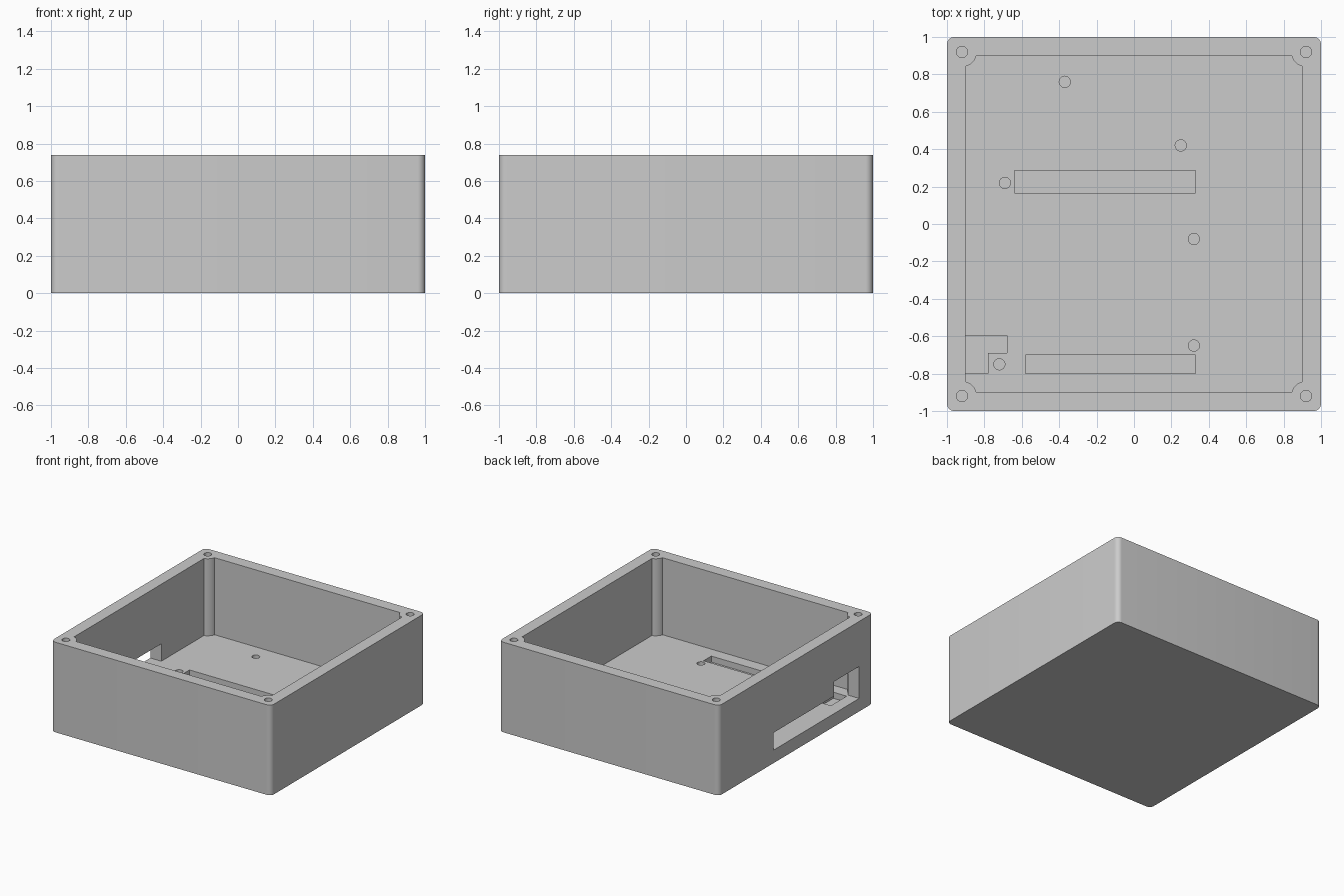
import bpy
import bmesh
from math import sin, cos, radians
from mathutils import Matrix

if "Cube" in bpy.data.objects:
    bpy.data.objects.remove(bpy.data.objects["Cube"], do_unlink=True)

HEIGHT, FLOOR, POCKET = 0.74, 0.107, 0.05
WALL_AXES = Matrix(((0, 0, 1, 0), (1, 0, 0, 0), (0, 1, 0, 0), (0, 0, 0, 1)))  # profile in y-z, depth along x

grey = bpy.data.materials.new("light grey")
grey.use_nodes = True
grey.diffuse_color = (0.6, 0.6, 0.6, 1)
grey.node_tree.nodes["Principled BSDF"].inputs["Base Color"].default_value = grey.diffuse_color


def arc(cx, cy, r, start, end, n):
    """Points of an arc, angles in degrees."""
    angles = [radians(start + (end - start) * i / n) for i in range(n + 1)]
    return [(cx + r * cos(a), cy + r * sin(a)) for a in angles]


def circle(cx, cy, r, n=40):
    return arc(cx, cy, r, 0, 360, n)[:-1]


def rect(u0, u1, v0, v1):
    return [(u0, v0), (u1, v0), (u1, v1), (u0, v1)]


def four_corners(points):
    """Repeat a corner outline around the square."""
    outline = []
    for k in range(4):
        c, s = (1, 0, -1, 0)[k], (0, 1, 0, -1)[k]
        outline += [(x * c - y * s, x * s + y * c) for x, y in points]
    return outline


def prism(name, outline, low, high, axes=None):
    """Extrude a closed outline between two depths."""
    bm = bmesh.new()
    base = bm.faces.new([bm.verts.new((u, v, low)) for u, v in outline])
    top = bmesh.ops.extrude_face_region(bm, geom=[base])["geom"]
    verts = [g for g in top if isinstance(g, bmesh.types.BMVert)]
    bmesh.ops.translate(bm, verts=verts, vec=(0, 0, high - low))
    if axes:
        bm.transform(axes)
    bmesh.ops.recalc_face_normals(bm, faces=bm.faces[:])
    mesh = bpy.data.meshes.new(name)
    bm.to_mesh(mesh)
    bm.free()
    mesh.materials.append(grey)
    obj = bpy.data.objects.new(name, mesh)
    bpy.context.collection.objects.link(obj)
    return obj


def cut(body, outline, low, high, axes=None):
    """Subtract a prism from the body."""
    cutter = prism("cutter", outline, low, high, axes)
    cutter.hide_render = True
    mod = body.modifiers.new("cut", "BOOLEAN")
    mod.operation, mod.solver, mod.object = "DIFFERENCE", "EXACT", cutter
    bpy.context.view_layer.objects.active = body
    bpy.ops.object.modifier_apply(modifier=mod.name)
    bpy.data.objects.remove(cutter, do_unlink=True)


# Outer block with rounded vertical edges
case = prism("enclosure_base", four_corners(arc(0.96, 0.96, 0.04, 0, 90, 8)), 0, HEIGHT)

# Cavity whose corners leave round screw posts standing
cut(case, four_corners(arc(0.92, 0.92, 0.08, 255.5, 194.5, 12)), FLOOR, HEIGHT + 0.1)

# Screw holes in the posts
for x in (-0.92, 0.92):
    for y in (-0.92, 0.92):
        cut(case, circle(x, y, 0.03, 24), HEIGHT - 0.35, HEIGHT + 0.1)

# Two round openings in the side wall
for y in (0.6, -0.01):
    cut(case, circle(y, 0.51, 0.165, 48), -1.1, -0.8, WALL_AXES)

# Stepped connector slot in the side wall, level with the floor
slot = [(-0.82, FLOOR), (0.29, FLOOR), (0.29, 0.25), (-0.49, 0.25), (-0.49, 0.37), (-0.82, 0.37)]
cut(case, slot, -1.1, -0.85, WALL_AXES)

# Shallow floor pockets: two long ones and a stepped one by the slot
stepped = [(-0.9, -0.8), (-0.78, -0.8), (-0.78, -0.69), (-0.68, -0.69), (-0.68, -0.595), (-0.9, -0.595)]
for outline in (rect(-0.64, 0.33, 0.165, 0.285), rect(-0.58, 0.33, -0.8, -0.7), stepped):
    cut(case, outline, FLOOR - POCKET, FLOOR + 0.02)

# Mounting holes in the floor
for x, y in ((-0.37, 0.76), (0.25, 0.42), (-0.69, 0.22), (0.32, -0.08), (0.32, -0.65), (-0.72, -0.75)):
    cut(case, circle(x, y, 0.03, 24), FLOOR - POCKET, FLOOR + 0.02)

# Smooth the round walls, keep the edges sharp
bpy.ops.object.select_all(action="DESELECT")
case.select_set(True)
bpy.context.view_layer.objects.active = case
bpy.ops.object.shade_smooth_by_angle(angle=radians(30))
